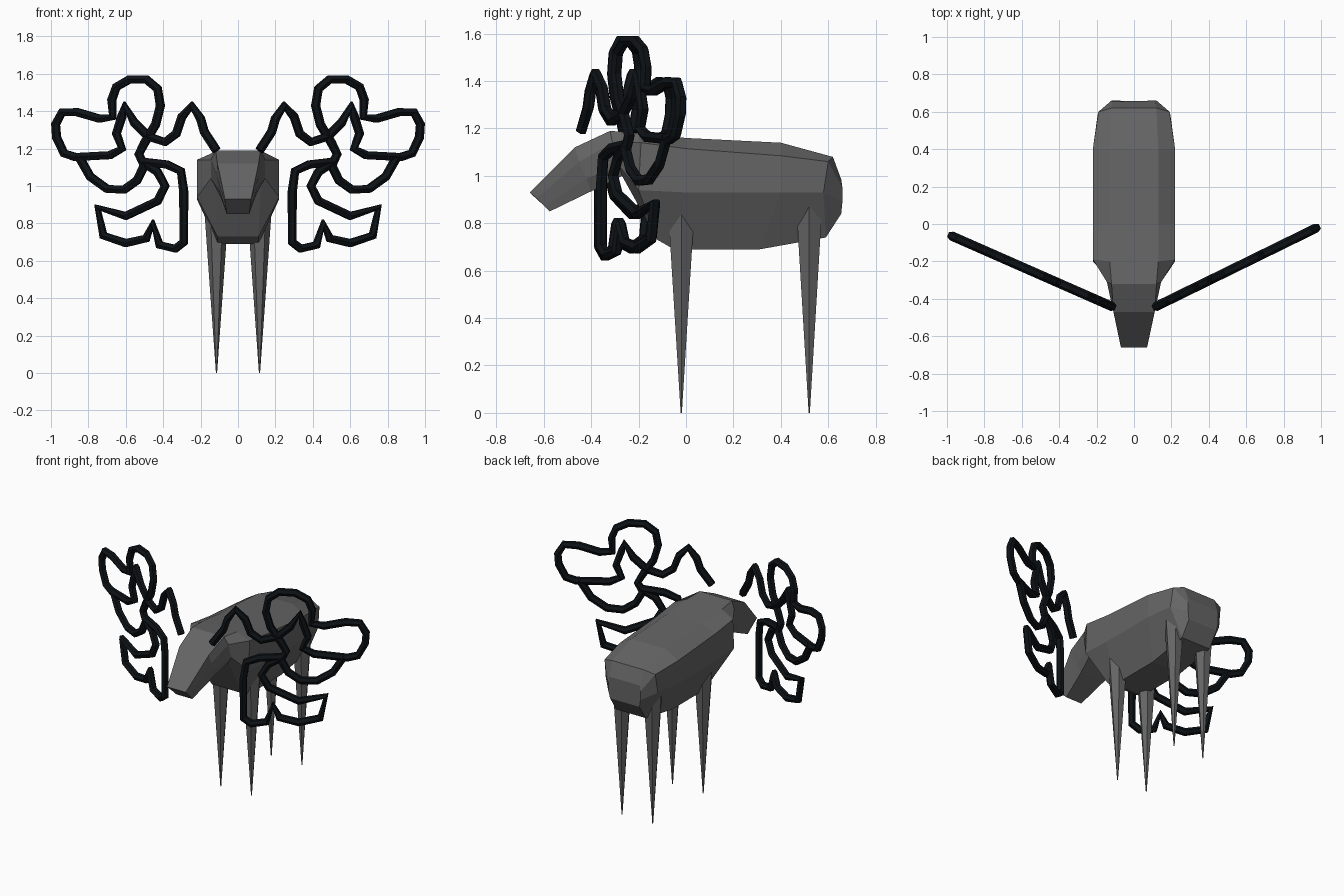
import bpy, bmesh

if "Cube" in bpy.data.objects:
    bpy.data.objects.remove(bpy.data.objects["Cube"])


def material(name, c):
    m = bpy.data.materials.new(name)
    m.diffuse_color = (c[0], c[1], c[2], 1)
    m.use_nodes = True
    m.node_tree.nodes["Principled BSDF"].inputs["Base Color"].default_value = m.diffuse_color
    return m


hide = material("dark_grey", (0.13, 0.13, 0.13))
black = material("black", (0.004, 0.006, 0.008))


def add_mesh(name, bm, mat):
    bmesh.ops.recalc_face_normals(bm, faces=bm.faces)
    me = bpy.data.meshes.new(name)
    bm.to_mesh(me)
    bm.free()
    me.materials.append(mat)
    ob = bpy.data.objects.new(name, me)
    bpy.context.collection.objects.link(ob)
    return ob


# Body, neck and head: half sections (top, shoulder, side, bottom), nose to rump
sections = [
    [(.07, -.66, .93), (.068, -.63, .905), (.063, -.60, .875), (.06, -.575, .85)],
    [(.11, -.47, 1.12), (.115, -.45, 1.06), (.105, -.42, .99), (.09, -.40, .935)],
    [(.12, -.32, 1.19), (.145, -.31, 1.14), (.145, -.28, 1.04), (.12, -.27, 1.00)],
    [(.13, -.20, 1.18), (.22, -.19, 1.14), (.22, -.20, .94), (.11, -.12, .73)],
    [(.13, 0, 1.16), (.22, 0, 1.115), (.22, 0, .93), (.11, -.05, .69)],
    [(.13, .40, 1.14), (.22, .40, 1.085), (.22, .40, .93), (.11, .31, .69)],
    [(.12, .62, 1.08), (.19, .60, 1.06), (.195, .58, .93), (.11, .59, .74)],
    [(.115, .655, .985), (.12, .66, .95), (.12, .66, .89), (.11, .655, .84)],
]
bm = bmesh.new()
rings = []
for sec in sections:
    pts = sec + [(-x, y, z) for x, y, z in reversed(sec)]
    rings.append([bm.verts.new(p) for p in pts])
for a, b in zip(rings, rings[1:]):
    for i in range(8):
        j = (i + 1) % 8
        bm.faces.new((a[i], a[j], b[j], b[i]))
bm.faces.new(rings[0])
bm.faces.new(rings[-1])
add_mesh("body_and_head", bm, hide)

# Legs: pointed six-sided spikes
for label, y, top in (("front", -.02, .87), ("back", .52, .90)):
    for side, s in (("right", 1), ("left", -1)):
        bm = bmesh.new()
        bmesh.ops.create_cone(bm, cap_ends=True, segments=6, radius1=.003,
                              radius2=.065, depth=top)
        xs = max(bm.verts, key=lambda v: abs(v.co.x)).co
        if abs(xs.x) < .06:   # put corners on the x axis
            for v in bm.verts:
                v.co.x, v.co.y = v.co.y, v.co.x
        bmesh.ops.translate(bm, verts=bm.verts, vec=(s * .115, y, top / 2))
        add_mesh(f"{label}_{side}_leg", bm, hide)

# Antlers: bent-wire strokes drawn in the front view (x, z)
strokes = [
    [(.115, 1.19), (.18, 1.29), (.20, 1.36), (.247, 1.43), (.30, 1.37), (.33, 1.28),
     (.39, 1.235), (.48, 1.265), (.555, 1.34), (.605, 1.43), (.62, 1.375),
     (.65, 1.28), (.62, 1.20), (.685, 1.165), (.87, 1.155), (.93, 1.175),
     (.97, 1.26), (.975, 1.33), (.94, 1.395), (.86, 1.395), (.74, 1.36),
     (.67, 1.37), (.675, 1.46), (.65, 1.53), (.58, 1.57), (.49, 1.57),
     (.43, 1.52), (.415, 1.43), (.44, 1.33), (.50, 1.23), (.53, 1.17), (.505, 1.12)],
    [(.855, 1.165), (.79, 1.05), (.70, .985), (.61, .98), (.54, 1.03), (.49, 1.13)],
    [(.51, 1.13), (.43, 1.075), (.39, 1.0), (.43, .92), (.60, .84), (.75, .885),
     (.72, .735), (.60, .695), (.49, .72), (.455, .80), (.42, .685), (.335, .665),
     (.29, .70), (.29, .97), (.305, 1.08), (.38, 1.115), (.51, 1.13)],
]
for side, s, slope in (("right", 1, .49), ("left", -1, .44)):
    cu = bpy.data.curves.new(f"{side}_antler", "CURVE")
    cu.dimensions = "3D"
    cu.bevel_depth = .025
    cu.bevel_resolution = 1
    cu.use_fill_caps = True
    for stroke in strokes:
        sp = cu.splines.new("POLY")
        sp.use_smooth = False
        sp.points.add(len(stroke) - 1)
        for p, (x, z) in zip(sp.points, stroke):
            p.co = (s * x, -.44 + slope * (x - .12), z, 1)
    cu.materials.append(black)
    ob = bpy.data.objects.new(f"{side}_antler", cu)
    bpy.context.collection.objects.link(ob)
